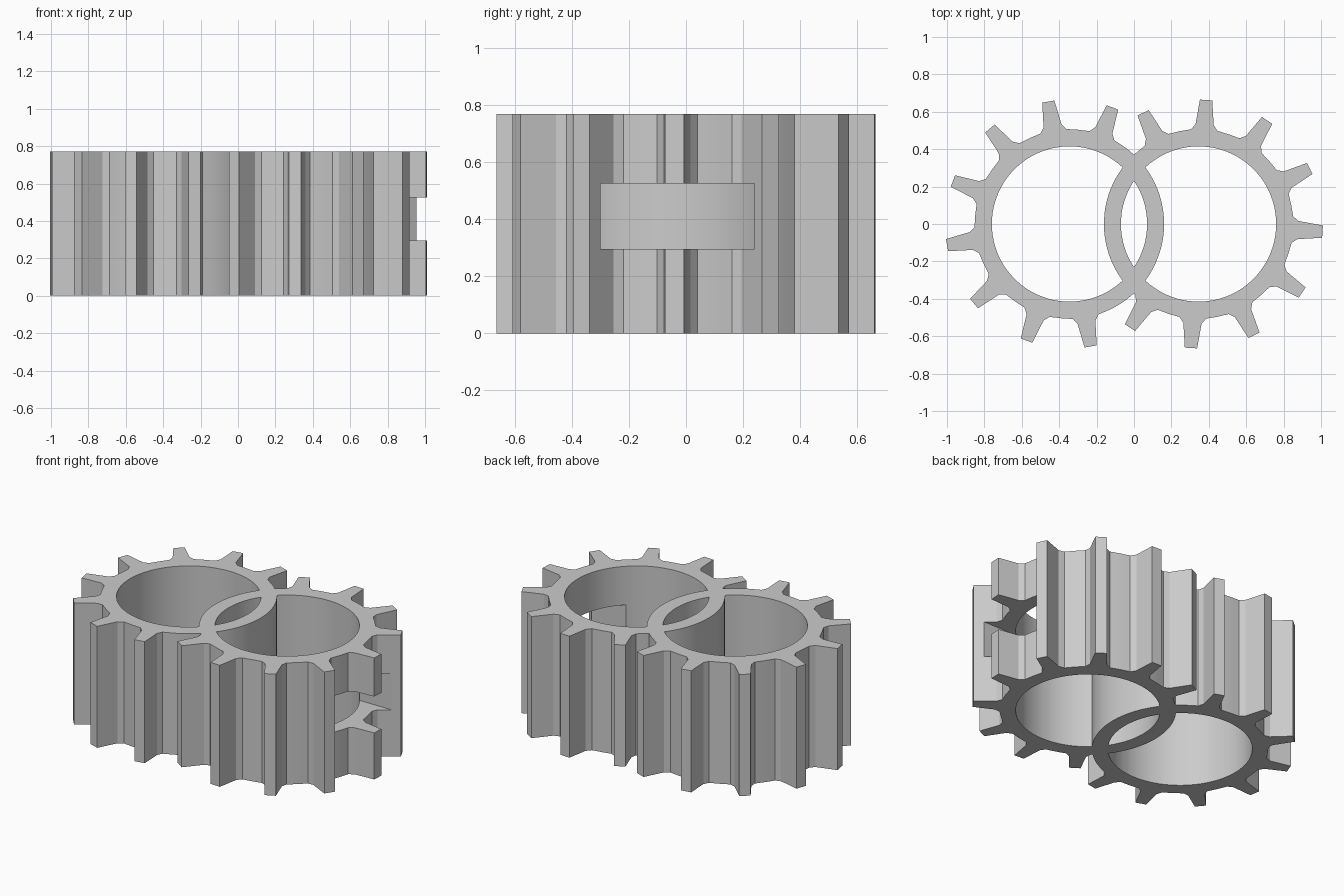
import bpy, bmesh
from math import radians, cos, sin

if "Cube" in bpy.data.objects:
    bpy.data.objects.remove(bpy.data.objects["Cube"], do_unlink=True)

HEIGHT = 0.77
BORE = 0.415
ROOT = 0.506
OFFSET = 0.345

grey = bpy.data.materials.new("plain_grey")
grey.use_nodes = True
grey.diffuse_color = (0.6, 0.6, 0.6, 1)
grey.node_tree.nodes["Principled BSDF"].inputs["Base Color"].default_value = (0.6, 0.6, 0.6, 1)

# One tooth pitch: (angle from the tooth centre, radius)
TOOTH = [(-8, 0.508), (-5.2, 0.535), (-2.85, 0.665),
         (2.85, 0.665), (5.2, 0.535), (8, 0.508)]
VALLEY = [(11.5, ROOT), (15, ROOT), (18.5, ROOT)]


def make_object(name, bm):
    bmesh.ops.recalc_face_normals(bm, faces=bm.faces)
    mesh = bpy.data.meshes.new(name)
    bm.to_mesh(mesh)
    bm.free()
    mesh.materials.append(grey)
    obj = bpy.data.objects.new(name, mesh)
    bpy.context.collection.objects.link(obj)
    return obj


def gear_ring(name, cx, phase, missing):
    """Twelve-pitch ring gear; the pitches in `missing` stay plain."""
    bm = bmesh.new()
    columns = []
    for pitch in range(12):
        for angle, radius in TOOTH + VALLEY:
            a = radians(phase + 30 * pitch + angle)
            if pitch in missing:
                radius = ROOT
            columns.append([bm.verts.new((cx + r * cos(a), r * sin(a), z))
                            for r, z in ((radius, 0), (radius, HEIGHT),
                                         (BORE, HEIGHT), (BORE, 0))])
    for i, col in enumerate(columns):
        following = columns[(i + 1) % len(columns)]
        for k in range(4):
            n = (k + 1) % 4
            bm.faces.new((col[k], following[k], following[n], col[n]))
    return make_object(name, bm)


def apply_boolean(target, other, operation):
    mod = target.modifiers.new(operation.lower(), 'BOOLEAN')
    mod.operation = operation
    mod.solver = 'EXACT'
    mod.object = other
    bpy.ops.object.select_all(action='DESELECT')
    target.select_set(True)
    bpy.context.view_layer.objects.active = target
    bpy.ops.object.modifier_apply(modifier=mod.name)
    bpy.data.objects.remove(other, do_unlink=True)


# Two interlocked gears, without teeth where they overlap
gears = gear_ring("interlocked_gears", -OFFSET, 9.8, {0, 1, 10, 11})
right_gear = gear_ring("second_gear", OFFSET, -3.5, {5, 6, 7})
apply_boolean(gears, right_gear, 'UNION')

# Rectangular slot through the outer wall on the +x side
bm = bmesh.new()
bmesh.ops.create_cube(bm, size=1)
bmesh.ops.scale(bm, vec=(0.6, 0.54, 0.23), verts=bm.verts)
bmesh.ops.translate(bm, vec=(0.85, -0.03, 0.41), verts=bm.verts)
slot = make_object("slot_cutter", bm)
slot.hide_render = True
apply_boolean(gears, slot, 'DIFFERENCE')

bpy.ops.object.shade_smooth_by_angle(angle=radians(20))
